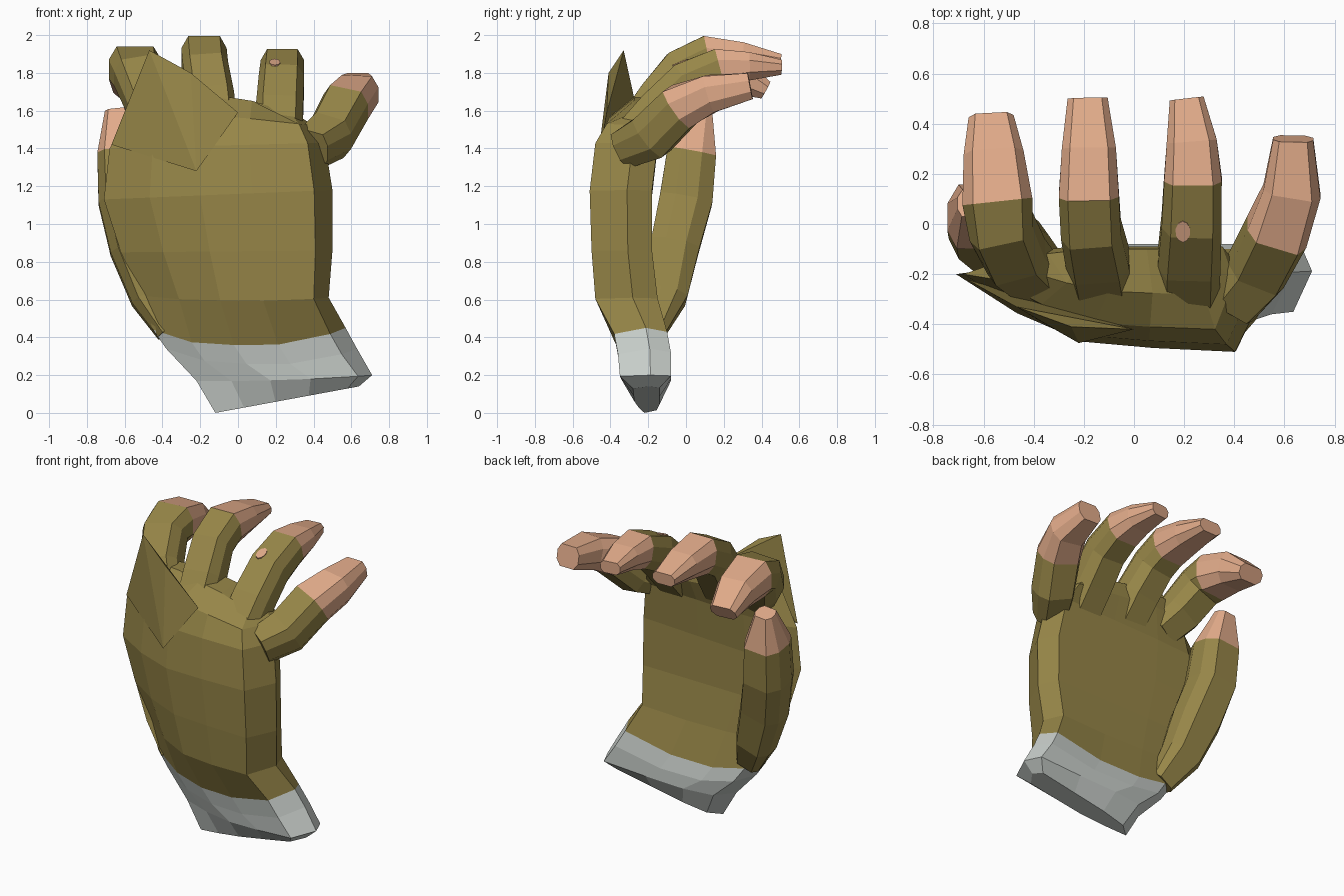
import bpy, bmesh
from mathutils import Vector
from mathutils.bvhtree import BVHTree

if "Cube" in bpy.data.objects:
    bpy.data.objects.remove(bpy.data.objects["Cube"])


def material(name, rgb):
    m = bpy.data.materials.new(name)
    m.diffuse_color = (*rgb, 1)
    m.use_nodes = True
    m.node_tree.nodes["Principled BSDF"].inputs["Base Color"].default_value = m.diffuse_color
    return m


OLIVE = material("olive glove", (0.31, 0.24, 0.065))
SKIN = material("skin", (0.76, 0.41, 0.255))
CUFF = material("pale grey cuff", (0.60, 0.64, 0.61))


def loft(name, rings, mats, split):
    """Skin closed rings; segments from index split on use the second material."""
    bm = bmesh.new()
    loops = [[bm.verts.new(p) for p in r] for r in rings]
    n = len(loops[0])
    for i, (a, b) in enumerate(zip(loops, loops[1:])):
        for k in range(n):
            f = bm.faces.new((a[k], a[(k + 1) % n], b[(k + 1) % n], b[k]))
            f.material_index = int(i >= split)
    bm.faces.new(loops[0][::-1])
    bm.faces.new(loops[-1]).material_index = 1
    return finish(name, bm, mats)


def finish(name, bm, mats):
    bmesh.ops.triangulate(bm, faces=[f for f in bm.faces if len(f.verts) > 4])
    bmesh.ops.recalc_face_normals(bm, faces=bm.faces)
    me = bpy.data.meshes.new(name)
    bm.to_mesh(me)
    bm.free()
    ob = bpy.data.objects.new(name, me)
    bpy.context.collection.objects.link(ob)
    for m in mats:
        me.materials.append(m)
    return ob


# flat-topped eight-sided finger section: (side, up)
SECTION = [(1, -.42), (1, .42), (.7, 1), (-.7, 1),
           (-1, .42), (-1, -.42), (-.64, -1), (.64, -1)]


def digit(name, path, split):
    """Path points: x, y, z, half width, half thickness."""
    pts = [Vector(p[:3]) for p in path]
    rings = []
    for i, p in enumerate(pts):
        t = (pts[min(i + 1, len(pts) - 1)] - pts[max(i - 1, 0)]).normalized()
        side = (Vector((1, 0, 0)) - t * t.x).normalized()
        up = side.cross(t)
        w, h = path[i][3:]
        rings.append([p + side * a * w + up * b * h for a, b in SECTION])
    return loft(name, rings, (OLIVE, SKIN), split)


# Palm and cuff section: (u across, blend, 0 = left edge, 1 = full depth)
def palm_ring(lx, lz, rx, rz, yl, yb, yf, sag):
    back = [(0, 0), (.2, .5), (.42, .87), (.65, .95), (.92, 1)]
    front = [(1, .6), (.95, 1), (.62, 1), (.32, 1), (.1, .8)]
    out = []
    for u, k in back:
        out.append((u, yl + (yb - yl) * k))
    for u, k in front:
        y0 = yb if u == 1 else yl
        out.append((u, y0 + (yf - y0) * k))
    return [(lx + (rx - lx) * u, y, lz + (rz - lz) * u - sag * min(1, 5 * u * (1 - u)))
            for u, y in out]


rows = [
    (-.12, .00, .64, .14, -.22, -.28, -.14, 0),
    (-.22, .17, .71, .20, -.22, -.35, -.08, .01),
    (-.38, .34, .63, .34, -.20, -.36, -.08, .08),
    (-.45, .44, .57, .45, -.20, -.38, -.10, .085),
    (-.51, .62, .48, .61, -.19, -.48, -.15, .02),
    (-.62, .85, .50, .86, -.20, -.50, -.18, 0),
    (-.71, 1.13, .50, 1.18, -.20, -.51, -.18, 0),
    (-.68, 1.40, .46, 1.43, -.20, -.48, -.15, 0),
    (-.56, 1.60, .40, 1.52, -.22, -.42, -.09, -.01),
    (-.42, 1.68, .34, 1.56, -.19, -.28, -.10, -.05),
]
hand = loft("gloved_hand", [palm_ring(*r) for r in rows], (CUFF, OLIVE), 3)

# Fingers, base to tip
index = digit("index_finger", [
    (-.38, -.22, 1.52, .11, .10), (-.47, -.13, 1.65, .125, .12),
    (-.53, -.01, 1.79, .13, .12), (-.545, .09, 1.82, .14, .12),
    (-.56, .27, 1.79, .12, .10), (-.57, .42, 1.71, .09, .05)], 3)
middle = digit("middle_finger", [
    (-.12, -.27, 1.47, .12, .12), (-.145, -.14, 1.66, .125, .12),
    (-.172, -.02, 1.815, .12, .115), (-.18, .115, 1.885, .12, .112),
    (-.18, .30, 1.88, .108, .082), (-.185, .50, 1.86, .08, .04)], 3)
ring_finger = digit("ring_finger", [
    (.215, -.29, 1.43, .125, .12), (.22, -.14, 1.60, .125, .12),
    (.23, .01, 1.75, .12, .115), (.235, .18, 1.825, .115, .105),
    (.23, .33, 1.835, .10, .075), (.21, .50, 1.83, .068, .04)], 3)
little = digit("little_finger", [
    (.39, -.32, 1.40, .10, .10), (.49, -.18, 1.47, .12, .125),
    (.57, -.03, 1.62, .125, .12), (.63, .13, 1.69, .115, .10),
    (.635, .34, 1.73, .08, .07)], 2)

# Thumb running up from the wrist
thumb = digit("thumb", [
    (-.35, -.17, .43, .08, .06), (-.45, -.10, .62, .12, .105),
    (-.54, -.06, .88, .14, .13), (-.605, 0, 1.13, .135, .14),
    (-.62, .03, 1.38, .125, .13), (-.645, .085, 1.60, .06, .055)], 4)

# Pointed fold of the glove on the back of the hand
bm = bmesh.new()
for p in [(-.67, -.22, 1.42), (-.47, -.33, 1.92), (-.25, -.41, 1.80),
          (-.22, -.475, 1.28), (0, -.42, 1.59), (-.38, -.32, 1.60)]:
    bm.verts.new(p)
bmesh.ops.convex_hull(bm, input=bm.verts)
fold = finish("pointed_fold", bm, (OLIVE,))

# Small hole showing skin on the ring finger
tree = BVHTree.FromPolygons([v.co for v in ring_finger.data.vertices],
                            [p.vertices for p in ring_finger.data.polygons])
loc, normal, _, _ = tree.ray_cast(Vector((.195, -.03, 3)), Vector((0, 0, -1)))
bm = bmesh.new()
bmesh.ops.create_cone(bm, cap_ends=True, segments=10, radius1=.03, radius2=.03, depth=.008)
spot = finish("glove_hole", bm, (SKIN,))
spot.location = loc
spot.rotation_euler = normal.to_track_quat('Z', 'Y').to_euler()
spot.scale = (1, 1.5, 1)

# Weld the digits and fold into one continuous skin
hand.data.materials.append(SKIN)
bpy.context.view_layer.objects.active = hand
for part in (index, middle, ring_finger, little, thumb, fold):
    mod = hand.modifiers.new("weld", 'BOOLEAN')
    mod.operation = 'UNION'
    mod.solver = 'EXACT'
    mod.material_mode = 'TRANSFER'
    mod.object = part
    bpy.ops.object.modifier_apply(modifier=mod.name)
    bpy.data.objects.remove(part)
